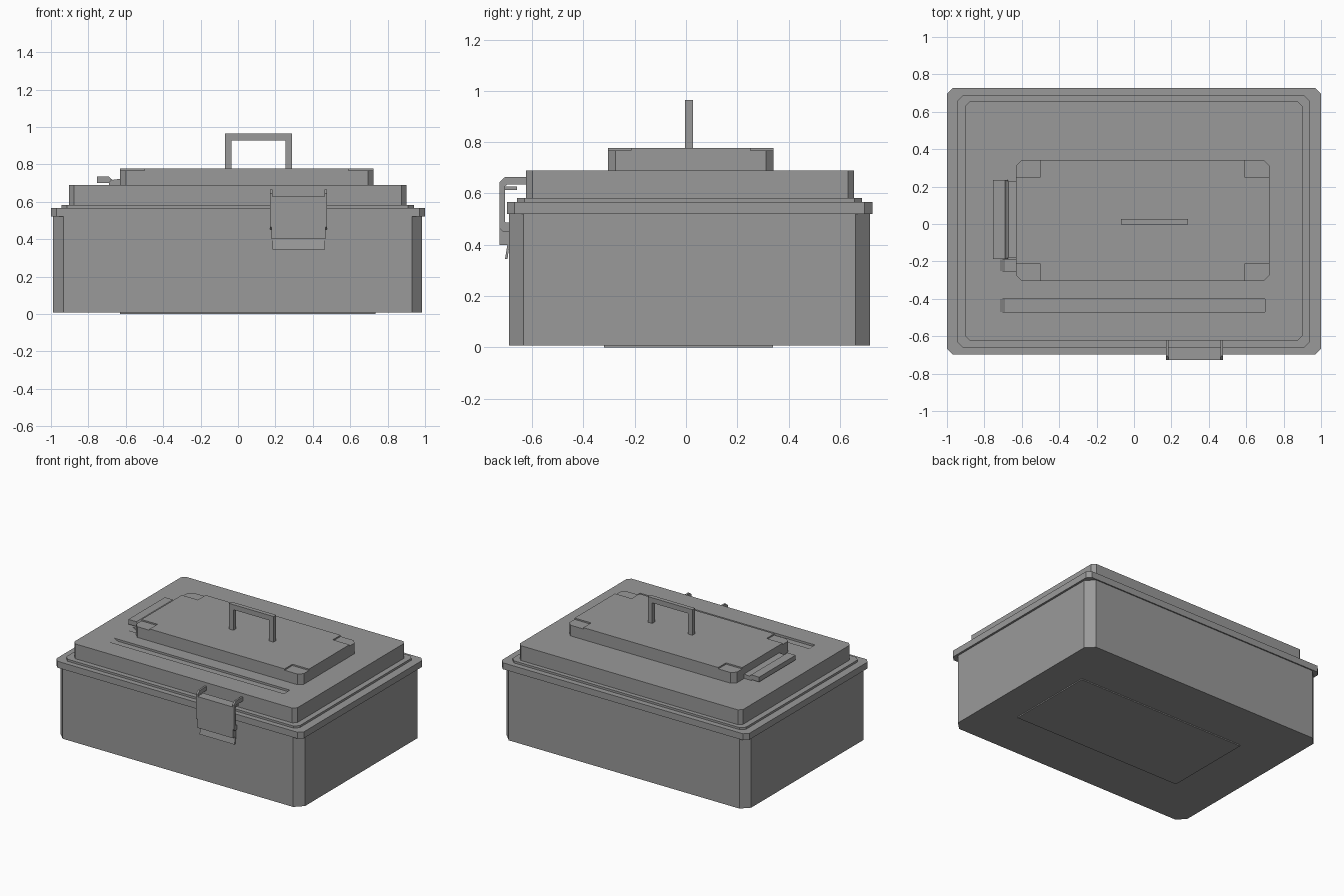
import bpy
import bmesh

cube = bpy.data.objects.get("Cube")
if cube:
    bpy.data.objects.remove(cube, do_unlink=True)

grey = bpy.data.materials.new("plain_grey")
grey.use_nodes = True
grey.diffuse_color = (0.32, 0.32, 0.32, 1)
grey.node_tree.nodes["Principled BSDF"].inputs["Base Color"].default_value = grey.diffuse_color


def prism(name, points, axis, lo, hi):
    """Extrude a closed 2D profile along an axis (profile uses the other two axes in order)."""
    bm = bmesh.new()

    def place(p, d):
        co = list(p)
        co.insert("xyz".index(axis), d)
        return bm.verts.new(co)

    face = bm.faces.new([place(p, lo) for p in points])
    ext = bmesh.ops.extrude_face_region(bm, geom=[face])
    shift = [0, 0, 0]
    shift["xyz".index(axis)] = hi - lo
    verts = [g for g in ext["geom"] if isinstance(g, bmesh.types.BMVert)]
    bmesh.ops.translate(bm, verts=verts, vec=shift)
    bmesh.ops.recalc_face_normals(bm, faces=bm.faces)
    mesh = bpy.data.meshes.new(name)
    bm.to_mesh(mesh)
    bm.free()
    mesh.materials.append(grey)
    obj = bpy.data.objects.new(name, mesh)
    bpy.context.collection.objects.link(obj)
    return obj


def slab(name, x0, x1, y0, y1, z0, z1, c=0.0):
    """Flat block with optional chamfered vertical corners."""
    if c:
        pts = [(x0 + c, y0), (x1 - c, y0), (x1, y0 + c), (x1, y1 - c),
               (x1 - c, y1), (x0 + c, y1), (x0, y1 - c), (x0, y0 + c)]
    else:
        pts = [(x0, y0), (x1, y0), (x1, y1), (x0, y1)]
    return prism(name, pts, "z", z0, z1)


def cut(target, cutter):
    cutter.hide_render = True
    cutter.hide_viewport = True
    cutter.display_type = "WIRE"
    mod = target.modifiers.new(cutter.name, "BOOLEAN")
    mod.operation = "DIFFERENCE"
    mod.solver = "EXACT"
    mod.object = cutter


# Box body, rim and stepped lid
slab("base_plate", -0.63, 0.735, -0.32, 0.34, 0.0, 0.012)
slab("box_body", -0.99, 0.985, -0.69, 0.718, 0.008, 0.53, 0.056)
slab("lid_rim", -1, 1, -0.698, 0.727, 0.52, 0.567, 0.03)
slab("lid_step", -0.945, 0.94, -0.66, 0.687, 0.56, 0.582, 0.03)
lid = slab("lid", -0.903, 0.9, -0.624, 0.656, 0.575, 0.69, 0.025)

# Shallow grooves in the lid with a sloping left end
for name, x1, y0, y1 in (("long_groove_cutter", 0.7, -0.47, -0.402),
                         ("short_groove_cutter", -0.6, -0.25, -0.19)):
    profile = [(-0.724, 0.695), (x1, 0.695), (x1, 0.675), (-0.69, 0.675)]
    cut(lid, prism(name, profile, "y", y0, y1))

# Raised top plate with recessed corners
plate = slab("top_plate", -0.63, 0.724, -0.305, 0.342, 0.685, 0.778, 0.03)
for xn, xa, xb in (("right", -0.7, -0.5), ("left", 0.59, 0.8)):
    for yn, ya, yb in (("front", -0.4, -0.215), ("back", 0.252, 0.4)):
        cut(plate, slab(f"{yn}_{xn}_corner_cutter", xa, xb, ya, yb, 0.768, 0.8))

# Carrying handle
prism("handle", [(-0.07, 0.77), (-0.07, 0.965), (0.29, 0.965), (0.29, 0.77),
                 (0.254, 0.77), (0.254, 0.928), (-0.034, 0.928), (-0.034, 0.77)],
      "y", -0.004, 0.027)

# Side tab beside the top plate
prism("side_tab", [(-0.755, 0.7), (-0.755, 0.735), (-0.69, 0.735),
                   (-0.675, 0.717), (-0.69, 0.7)], "y", -0.187, 0.235)
prism("side_tab_link", [(-0.69, 0.685), (-0.69, 0.73), (-0.67, 0.717),
                        (-0.62, 0.724), (-0.62, 0.685)], "y", -0.178, 0.228)

# Front latch: two bracket arms, a face plate and a pull tail
arm = [(-0.62, 0.665), (-0.705, 0.665), (-0.727, 0.645), (-0.727, 0.465),
       (-0.715, 0.452), (-0.685, 0.452), (-0.685, 0.485), (-0.706, 0.488),
       (-0.706, 0.628), (-0.697, 0.635), (-0.62, 0.635)]
for side, x in (("right", 0.171), ("left", 0.463)):
    prism(f"latch_{side}_arm", arm, "x", x, x + 0.013)
prism("latch_plate", [(-0.66, 0.628), (-0.727, 0.628), (-0.727, 0.4),
                      (-0.688, 0.4), (-0.688, 0.45), (-0.708, 0.46),
                      (-0.708, 0.613), (-0.66, 0.613)], "x", 0.18, 0.468)
prism("latch_tail", [(-0.688, 0.405), (-0.696, 0.405), (-0.706, 0.345),
                     (-0.696, 0.345)], "x", 0.184, 0.466)
